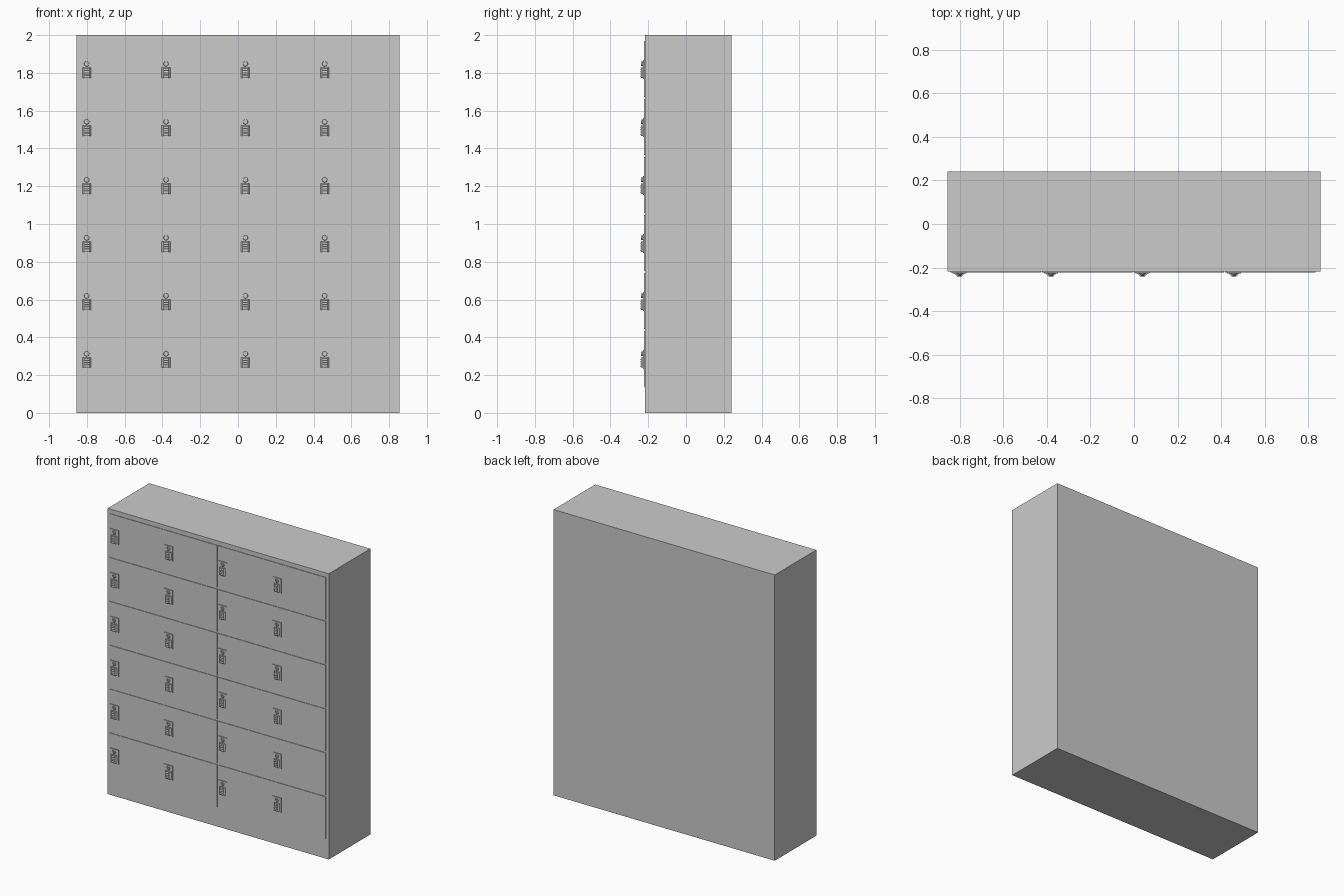
import bpy, bmesh, math
from mathutils import Matrix, Vector

if "Cube" in bpy.data.objects:
    bpy.data.objects.remove(bpy.data.objects["Cube"])

COLS, ROWS = 4, 6
PITCH_X, PITCH_Z = 0.42, 0.307
FRONT = -0.218            # front plane of the cabinet
DOOR_FRONT = -0.222       # front plane of the doors


def add_box(bm, lo, hi, roll=0.0):
    lo, hi = Vector(lo), Vector(hi)
    mat = (Matrix.Translation((lo + hi) / 2) @ Matrix.Rotation(roll, 4, 'Y')
           @ Matrix.Diagonal((*(hi - lo), 1)))
    bmesh.ops.create_cube(bm, size=1, matrix=mat)


def finish(name, bm):
    bmesh.ops.recalc_face_normals(bm, faces=bm.faces)
    mesh = bpy.data.meshes.new(name)
    bm.to_mesh(mesh)
    bm.free()
    ob = bpy.data.objects.new(name, mesh)
    bpy.context.collection.objects.link(ob)
    return ob


def repeat(ob):
    for axis, count, step in ((0, COLS, PITCH_X), (2, ROWS, PITCH_Z)):
        mod = ob.modifiers.new("grid", 'ARRAY')
        mod.count = count
        mod.use_relative_offset = False
        mod.use_constant_offset = True
        offset = [0, 0, 0]
        offset[axis] = step
        mod.constant_offset_displace = offset


# Cabinet body
bm = bmesh.new()
add_box(bm, (-0.856, FRONT, 0), (0.856, 0.241, 2))
finish("cabinet_body", bm)

# Door panels, bottom left one repeated
bm = bmesh.new()
add_box(bm, (-0.842, DOOR_FRONT, 0.138), (-0.427, FRONT + 0.001, 0.434))
repeat(finish("door", bm))

HX, HZ = -0.801, 0.265    # centre of the bottom left lock

# Lock back plate
bm = bmesh.new()
add_box(bm, (HX - 0.033, -0.227, HZ - 0.033), (HX + 0.033, DOOR_FRONT + 0.001, HZ + 0.069))
repeat(finish("lock_plate", bm))

# Lock housing: trapezoid tapering toward the front
bm = bmesh.new()
section = [(-0.024, -0.226), (-0.014, -0.237), (0.014, -0.237), (0.024, -0.226)]
face = bm.faces.new([bm.verts.new((HX + x, y, HZ - 0.026)) for x, y in section])
ext = bmesh.ops.extrude_face_region(bm, geom=[face])
bmesh.ops.translate(bm, vec=(0, 0, 0.054),
                    verts=[v for v in ext["geom"] if isinstance(v, bmesh.types.BMVert)])
repeat(finish("lock_housing", bm))

# Number dials across the housing
bm = bmesh.new()
for i in range(4):
    mat = (Matrix.Translation((HX, -0.235, HZ - 0.018 + i * 0.012))
           @ Matrix.Rotation(math.radians(90), 4, 'Y'))
    bmesh.ops.create_cone(bm, cap_ends=True, segments=12, radius1=0.0055,
                          radius2=0.0055, depth=0.024, matrix=mat)
repeat(finish("lock_dials", bm))

# Turn knob with its slanted pointer
bm = bmesh.new()
mat = Matrix.Translation((HX, -0.229, HZ + 0.048)) @ Matrix.Rotation(math.radians(90), 4, 'X')
bmesh.ops.create_cone(bm, cap_ends=True, segments=16, radius1=0.014,
                      radius2=0.012, depth=0.006, matrix=mat)
add_box(bm, (HX - 0.002, -0.238, HZ + 0.036), (HX + 0.002, -0.231, HZ + 0.060), math.radians(-30))
repeat(finish("lock_knob", bm))
